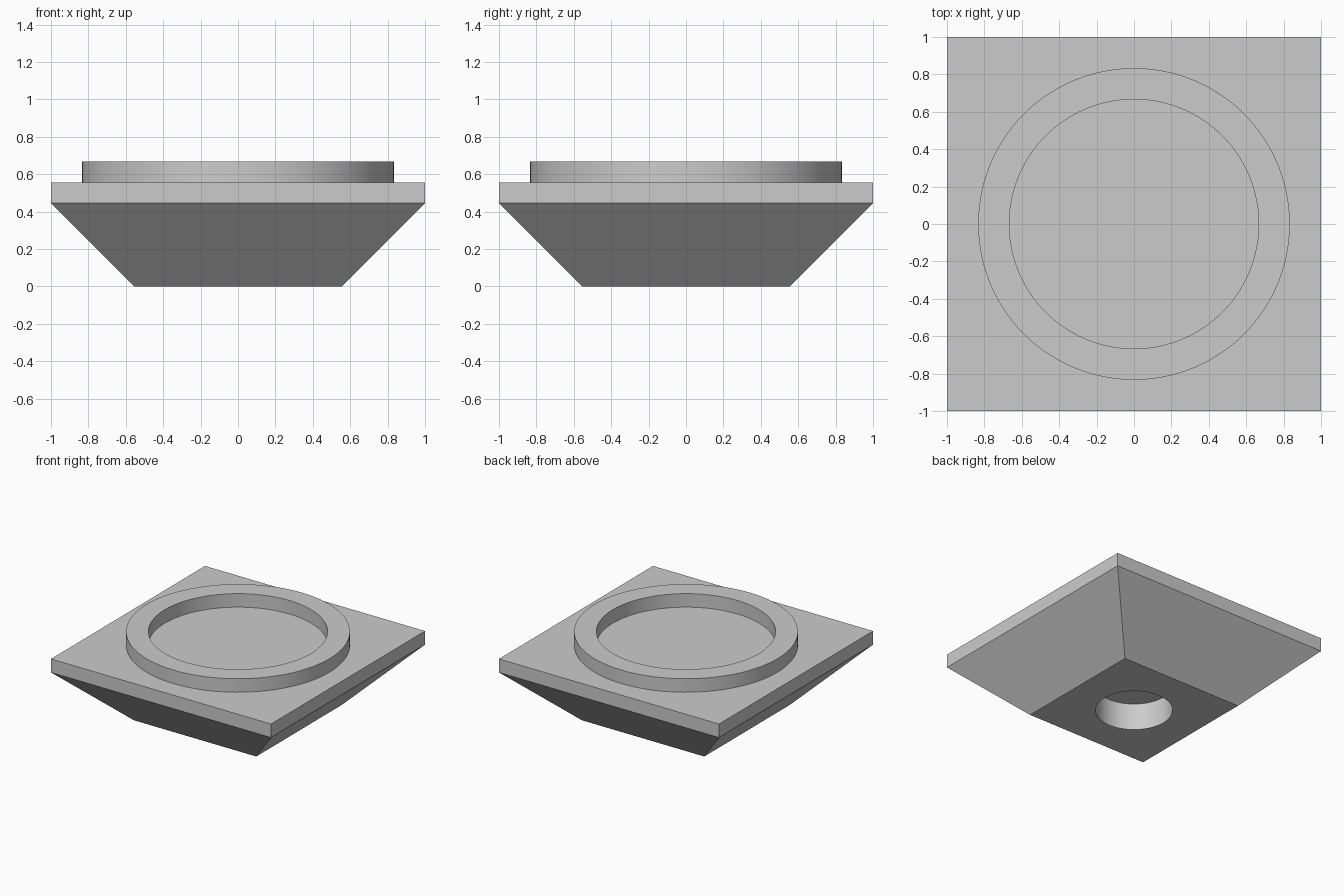
import bpy
import bmesh
import math

cube = bpy.data.objects.get("Cube")
if cube:
    bpy.data.objects.remove(cube, do_unlink=True)

UNIT = 1 / 9      # the whole shape follows this module
SEGMENTS = 96

grey = bpy.data.materials.new("plain grey")
grey.use_nodes = True
colour = (0.6, 0.6, 0.6, 1)
grey.diffuse_color = colour
grey.node_tree.nodes["Principled BSDF"].inputs["Base Color"].default_value = colour


def stack(name, sections, sides, turn=0.0, caps=True, closed=False):
    """Skin regular polygon sections, given as (radius, height), in order."""
    bm = bmesh.new()
    loops = []
    for radius, z in sections:
        angles = [turn + math.tau * i / sides for i in range(sides)]
        loops.append([bm.verts.new((radius * math.cos(a), radius * math.sin(a), z))
                      for a in angles])
    pairs = list(zip(loops, loops[1:]))
    if closed:
        pairs.append((loops[-1], loops[0]))
    for low, high in pairs:
        for i in range(sides):
            j = (i + 1) % sides
            bm.faces.new((low[i], low[j], high[j], high[i]))
    if caps:
        bm.faces.new(loops[0][::-1])
        bm.faces.new(loops[-1])
    bmesh.ops.recalc_face_normals(bm, faces=bm.faces)
    mesh = bpy.data.meshes.new(name)
    bm.to_mesh(mesh)
    bm.free()
    mesh.materials.append(grey)
    obj = bpy.data.objects.new(name, mesh)
    bpy.context.collection.objects.link(obj)
    return obj


def smooth(obj):
    bpy.ops.object.select_all(action="DESELECT")
    obj.select_set(True)
    bpy.context.view_layer.objects.active = obj
    bpy.ops.object.shade_smooth_by_angle(angle=math.radians(30))


# Square plate with a tapered foot
corner = math.sqrt(2)
base = stack("tapered_base",
             [(5 * UNIT * corner, 0), (corner, 4 * UNIT), (corner, 5 * UNIT)],
             4, turn=math.pi / 4)

# Blind round socket in the underside
cutter = stack("socket_cutter", [(0.29, -UNIT), (0.29, 2 * UNIT)], SEGMENTS)
cutter.hide_render = True
cut = base.modifiers.new("socket", "BOOLEAN")
cut.operation = "DIFFERENCE"
cut.solver = "EXACT"
cut.object = cutter
bpy.context.view_layer.objects.active = base
bpy.ops.object.modifier_apply(modifier=cut.name)
bpy.data.objects.remove(cutter, do_unlink=True)
smooth(base)

# Raised ring, open underneath where it meets the plate
outer, inner = 7.5 * UNIT, 6 * UNIT
ring = stack("raised_ring",
             [(outer, 5 * UNIT), (outer, 6 * UNIT), (inner, 6 * UNIT), (inner, 5 * UNIT)],
             SEGMENTS, caps=False)
smooth(ring)
